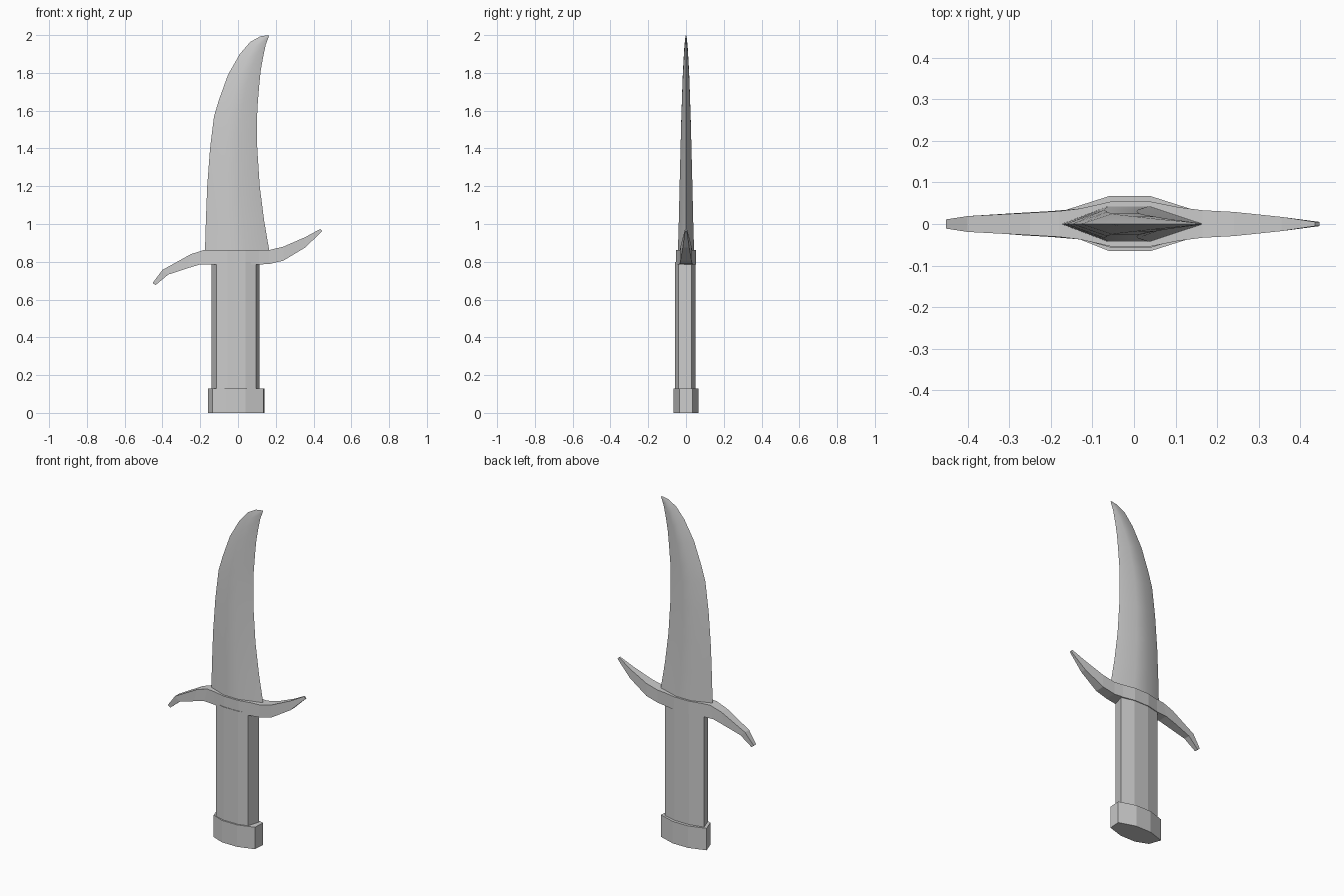
import bpy, bmesh, math


def loft(name, rings, smooth=None):
    """Skin a sequence of closed rings and cap both ends."""
    bm = bmesh.new()
    loops = [[bm.verts.new(p) for p in ring] for ring in rings]
    n = len(loops[0])
    for a, b in zip(loops, loops[1:]):
        for i in range(n):
            j = (i + 1) % n
            bm.faces.new((a[i], a[j], b[j], b[i]))
    bm.faces.new(loops[0])
    bm.faces.new(loops[-1])
    bmesh.ops.recalc_face_normals(bm, faces=bm.faces)
    mesh = bpy.data.meshes.new(name)
    bm.to_mesh(mesh)
    bm.free()
    obj = bpy.data.objects.new(name, mesh)
    bpy.context.collection.objects.link(obj)
    if smooth:
        bpy.ops.object.select_all(action='DESELECT')
        obj.select_set(True)
        bpy.context.view_layer.objects.active = obj
        bpy.ops.object.shade_smooth_by_angle(angle=math.radians(smooth))
    return obj


def prism(name, section, z0, z1):
    return loft(name, [[(x, y, z) for x, y in section] for z in (z0, z1)])


# Pommel and grip: flattened eight-sided prisms
prism("pommel", [(-.16, .035), (-.135, -.035), (-.06, -.065), (.04, -.065),
                 (.135, -.035), (.14, .035), (.04, .067), (-.06, .067)], 0, .13)
prism("grip", [(-.14, .03), (-.115, -.04), (-.055, -.057), (.04, -.057),
               (.095, -.04), (.115, .03), (.04, .05), (-.055, .05)], .12, .80)

# S-curved guard: upper point, lower point, half depth
guard = [(-.452, .688, -.437, .676, .011), (-.40, .757, -.37, .732, .019),
         (-.25, .84, -.27, .765, .027), (-.18, .863, -.20, .786, .031),
         (-.13, .863, -.13, .786, .037), (-.055, .863, -.055, .786, .054),
         (.04, .863, .04, .786, .054), (.11, .863, .11, .786, .040),
         (.165, .862, .165, .788, .033), (.24, .88, .24, .806, .029),
         (.355, .93, .355, .875, .017), (.435, .973, .446, .962, .005)]
loft("guard", [[(xu, -d, zu), (xu, d, zu), (xl, d, zl), (xl, -d, zl)]
               for xu, zu, xl, zl, d in guard])

# Curved blade: outer edge, inner edge, half thickness
blade = [(-.175, .85, .167, .85, .043), (-.17, 1.02, .138, 1.02, .038),
         (-.163, 1.2, .115, 1.2, .034), (-.148, 1.4, .102, 1.4, .029),
         (-.127, 1.57, .10, 1.53, .025), (-.10, 1.66, .103, 1.62, .022),
         (-.053, 1.79, .112, 1.73, .018), (.01, 1.90, .12, 1.81, .013),
         (.064, 1.963, .132, 1.88, .009), (.117, 1.993, .147, 1.95, .005),
         (.160, 2.0, .164, 1.995, .001)]
# Hexagonal section with two ridges: fraction across, side
section = [(0, 0), (.33, -1), (.62, -1), (1, 0), (.62, 1), (.33, 1)]
loft("blade", [[(xa + (xb - xa) * t, s * d, za + (zb - za) * t) for t, s in section]
               for xa, za, xb, zb, d in blade], smooth=30)
